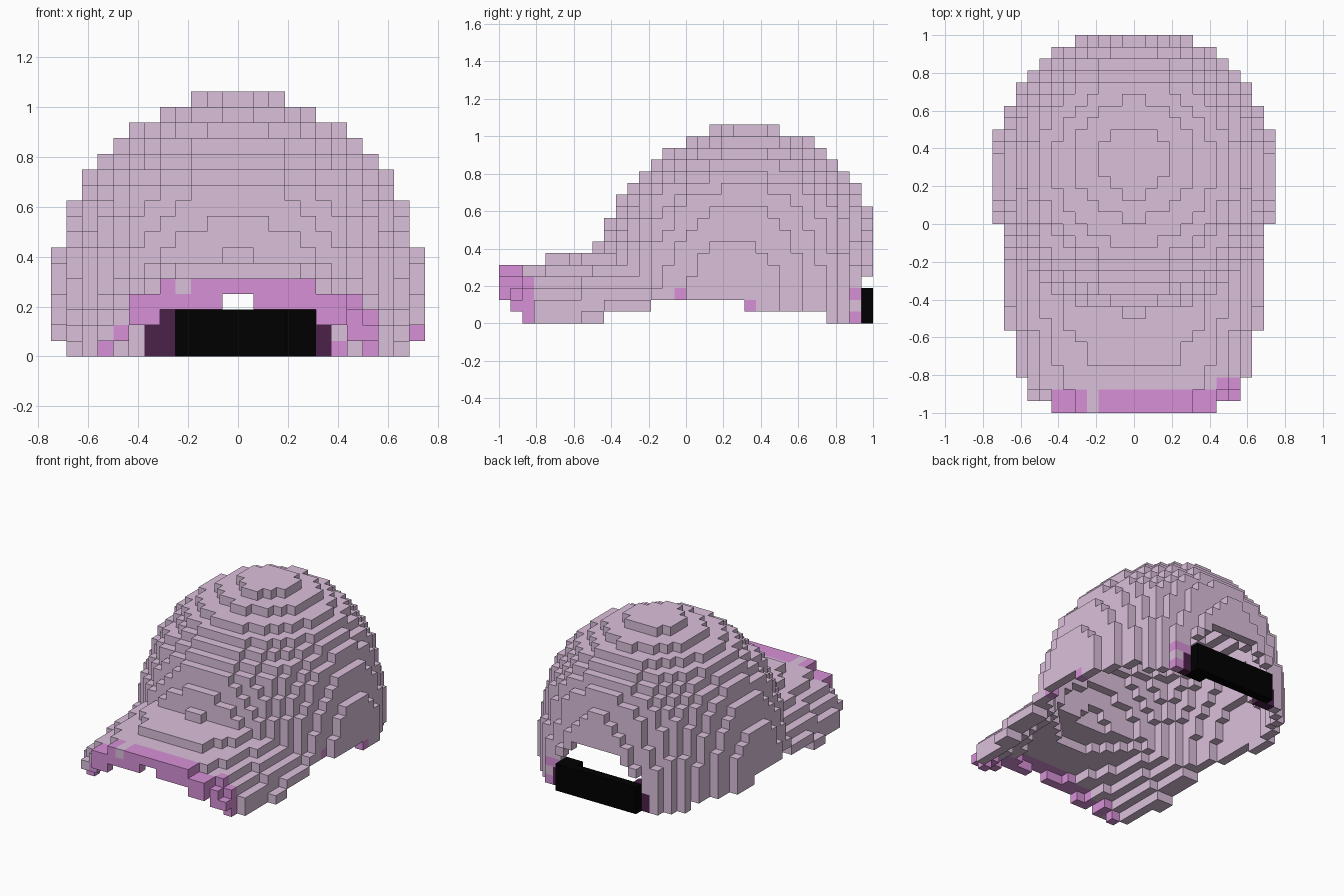
import bpy
import bmesh
from math import floor
from mathutils import Vector

cube = bpy.data.objects.get("Cube")
if cube:
    bpy.data.objects.remove(cube, do_unlink=True)

CELL = 1 / 16


def material(name, colour):
    mat = bpy.data.materials.new(name)
    mat.use_nodes = True
    rgba = (*colour, 1)
    mat.diffuse_color = rgba
    mat.node_tree.nodes["Principled BSDF"].inputs["Base Color"].default_value = rgba
    return mat


MATERIALS = [
    material("dusty mauve", (0.71, 0.53, 0.71)),
    material("orchid pink", (0.68, 0.28, 0.68)),
    material("dark plum", (0.07, 0.015, 0.065)),
    material("black", (0.0, 0.0, 0.0)),
]
MAUVE, PINK, PLUM, BLACK = range(4)

# Radius of the crown in cells, one entry per layer from the bottom up
RADII = [12.14, 12.14, 12.14, 12.1, 12.0, 11.83, 11.66, 11.35, 11.1, 10.82,
         10.45, 9.75, 8.85, 7.9, 6.85, 5.1, 3.0]


def in_dome(i, j, k):
    """Is this cell within the solid dome?"""
    if k >= len(RADII):
        return False
    k = max(k, 0)
    centre = 5.45 if k > 14 else 4.3 + 0.1 * max(0, k - 6)
    along = (j + 0.5 - centre) * 0.985
    return (i + 0.5) ** 2 + along ** 2 <= RADII[k] ** 2


STEPS = [Vector(s) for s in ((1, 0, 0), (-1, 0, 0), (0, 1, 0),
                             (0, -1, 0), (0, 0, 1), (0, 0, -1))]


def in_shell(i, j, k):
    """Hollow dome, one cell thick."""
    return in_dome(i, j, k) and not all(
        in_dome(i + int(s.x), j + int(s.y), k + int(s.z)) for s in STEPS)


def brim_layers(i, j):
    """Lowest and highest layer of the arched visor at this column."""
    x, y = (i + 0.5) * CELL, (j + 0.5) * CELL
    height = 0.427 + 0.185 * (y + 0.5) - 1.1 * abs(x) ** 3
    lowest = 0 if -15 < j < -7 else 2 if j == -3 else 1
    under = floor((height - 0.0895 - 0.2 * x * x) / CELL)
    low = max(lowest, under)
    return low, max(low + 1, floor(height / CELL))


def brim_width(j):
    return 7 if j < -15 else 9 if j < -13 else 10 if j < -9 else 11


def in_opening(across, j, k):
    """Arched gap above the strap, in the rearmost wall."""
    return j == 15 and (k < 4 or (k < 5 and across < 4) or (k < 6 and across < 3))


def crown_colour(i, j, k):
    """Mauve, with plum strap anchors and a few pink spots."""
    if j == 14 and i in (5, -6) and k < 2:
        return PLUM
    spots = ((11, 5, 1), (10, -1, 2), (6, 14, 0), (6, 14, 2), (5, 14, 2))
    return PINK if (i, j, k) in spots else MAUVE


def visor_colour(i, j, k):
    """Pink along the front edge, mostly on the left."""
    if i == -4 and k > 3:
        return MAUVE
    tip = j < -14 and i > -8
    corner = j < -13 and (k < 1 or (k < 2 and i > -9) or i > 6)
    return PINK if tip or corner else MAUVE


crown, visor, strap = {}, {}, {}

for i in range(-12, 12):
    across = abs(i + 0.5)
    for j in range(-16, 16):
        low, high = brim_layers(i, j)
        # Crown: lower edge follows the visor, then arches over the ears
        hem = low if j < -3 else 2 if j < 5 else 1 if j < 12 else 0
        for k in range(hem, len(RADII)):
            if in_shell(i, j, k) and not in_opening(across, j, k):
                crown[i, j, k] = crown_colour(i, j, k)
        # Visor: arched sheet in front of the crown
        if j < -2 and across < brim_width(j):
            for k in range(low, high):
                if not in_dome(i, j, k):
                    visor[i, j, k] = visor_colour(i, j, k)

# Strap across the back opening, with its ends tucked inside
for k in range(3):
    for i in range(-5, 5):
        strap[i, 15, k] = BLACK
    strap[-5, 14, k] = PLUM
    for i in (3, 4):
        strap[i, 14, k] = BLACK

filled = set(crown) | set(visor) | set(strap)


def build(name, cells):
    """Mesh of the exposed cell sides."""
    bm = bmesh.new()
    for (i, j, k), colour in cells.items():
        middle = Vector((i + 0.5, j + 0.5, k + 0.5))
        for step in STEPS:
            if (i + int(step.x), j + int(step.y), k + int(step.z)) in filled:
                continue
            u = Vector((step.y, step.z, step.x)) / 2
            v = step.cross(u)
            face_centre = middle + step / 2
            corners = (-u - v, u - v, u + v, v - u)
            face = bm.faces.new([bm.verts.new((face_centre + c) * CELL)
                                 for c in corners])
            face.material_index = colour
    bmesh.ops.remove_doubles(bm, verts=bm.verts[:], dist=0.001)
    mesh = bpy.data.meshes.new(name)
    bm.to_mesh(mesh)
    bm.free()
    for mat in MATERIALS:
        mesh.materials.append(mat)
    bpy.context.collection.objects.link(bpy.data.objects.new(name, mesh))


build("crown", crown)
build("visor", visor)
build("back_strap", strap)
